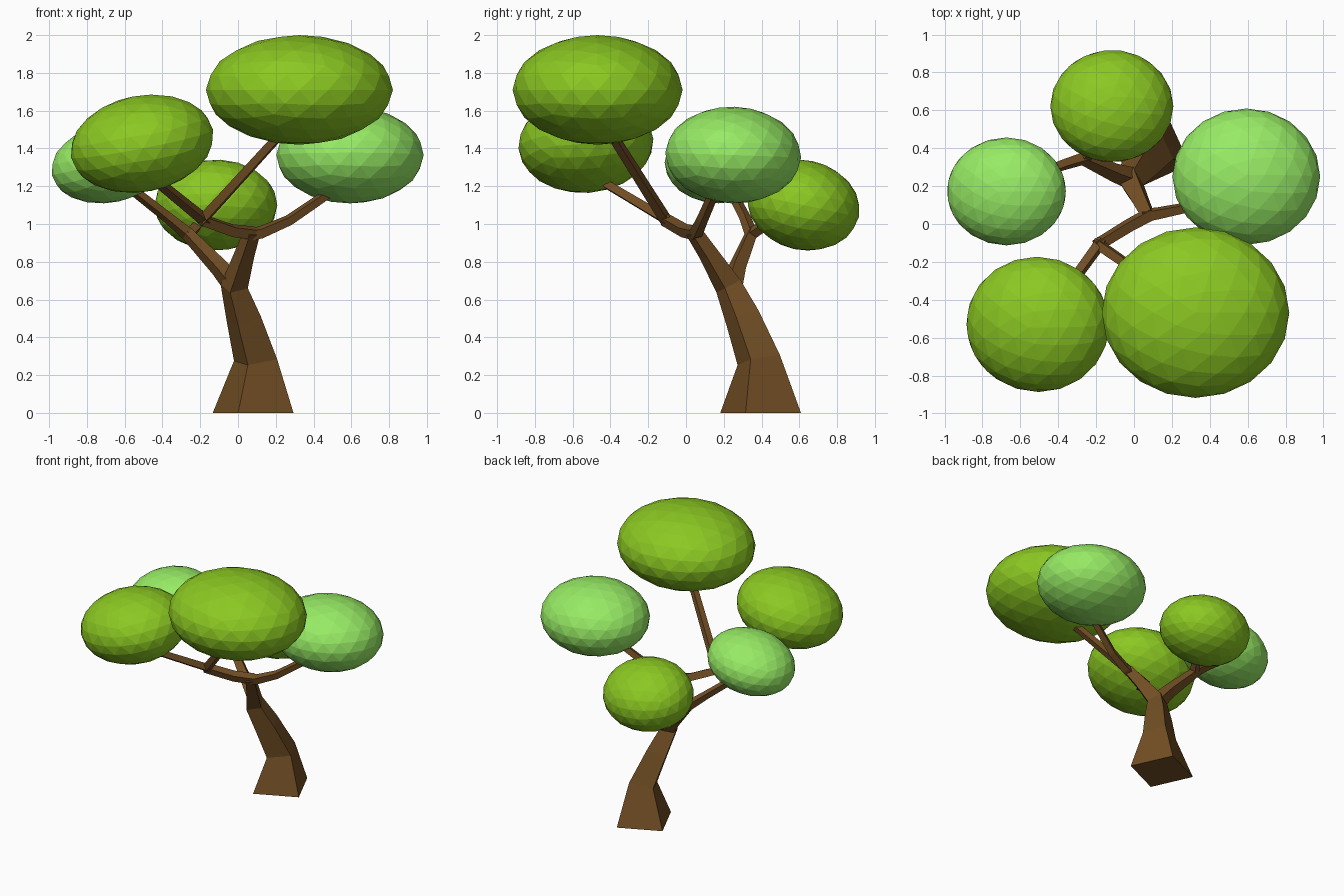
import bpy, bmesh
from math import radians
from mathutils import Vector

if "Cube" in bpy.data.objects:
    bpy.data.objects.remove(bpy.data.objects["Cube"])


def material(name, rgb):
    m = bpy.data.materials.new(name)
    m.diffuse_color = (*rgb, 1)
    m.use_nodes = True
    m.node_tree.nodes["Principled BSDF"].inputs["Base Color"].default_value = m.diffuse_color
    return m


bark = material("bark", (0.17, 0.078, 0.018))
leaf = material("leaf", (0.26, 0.58, 0.016))
leaf_light = material("leaf_light", (0.31, 0.83, 0.13))


def limb(name, path, ref=(-0.35, -0.94, 0), flat_start=False):
    """Four-sided tapering limb; path holds (x, y, z, corner radius)."""
    pts = [Vector(p[:3]) for p in path]
    ref = Vector(ref)
    bm = bmesh.new()
    rings = []
    for i, p in enumerate(pts):
        t = Vector()
        if i > 0:
            t += (p - pts[i - 1]).normalized()
        if i < len(pts) - 1:
            t += (pts[i + 1] - p).normalized()
        t.normalize()
        if flat_start and i == 0:
            t = Vector((0, 0, 1))
        u = (ref - t * ref.dot(t)).normalized()
        v = t.cross(u)
        ref = u
        r = path[i][3]
        rings.append([bm.verts.new(p + d * r) for d in (u, v, -u, -v)])
    for a, b in zip(rings, rings[1:]):
        for k in range(4):
            n = (k + 1) % 4
            bm.faces.new((a[k], a[n], b[n], b[k]))
    bm.faces.new(rings[0][::-1])
    bm.faces.new(rings[-1])
    me = bpy.data.meshes.new(name)
    bm.to_mesh(me)
    bm.free()
    me.materials.append(bark)
    bpy.context.collection.objects.link(bpy.data.objects.new(name, me))


def foliage(name, centre, radii, tilt, mat):
    """Faceted, flattened leaf clump."""
    bpy.ops.mesh.primitive_ico_sphere_add(
        subdivisions=3, radius=1, location=centre,
        rotation=[radians(a) for a in tilt])
    o = bpy.context.object
    o.name = name
    o.scale = radii
    o.data.materials.append(mat)


# Trunk with flared foot, leaning forward into the main branch
limb("trunk", [(0.08, 0.395, 0, 0.228), (0.093, 0.385, 0.28, 0.122),
               (0.03, 0.30, 0.5, 0.098), (-0.02, 0.225, 0.67, 0.075),
               (0.035, 0.12, 0.84, 0.054), (0.075, 0.04, 0.96, 0.045)],
     flat_start=True)

# Branches
limb("right_branch", [(0.05, 0.045, 0.945, 0.04), (0.12, 0.055, 0.955, 0.036),
                      (0.27, 0.085, 1.02, 0.031), (0.49, 0.15, 1.17, 0.028)], (0, 0.5, 1))
limb("front_branch", [(0.09, 0.055, 0.95, 0.04), (-0.03, -0.01, 0.965, 0.038),
                      (-0.20, -0.115, 1.025, 0.036)], (0, 0.5, 1))
limb("top_branch", [(-0.20, -0.10, 1.01, 0.034), (0.22, -0.39, 1.47, 0.029)], (0.5, 0, 1))
limb("front_left_branch", [(-0.17, -0.09, 1.015, 0.034), (-0.41, -0.42, 1.21, 0.029)], (0.5, 0, 1))
limb("left_branch", [(-0.01, 0.24, 0.66, 0.06), (-0.10, 0.27, 0.77, 0.05),
                     (-0.27, 0.345, 0.95, 0.036), (-0.38, 0.31, 1.04, 0.03),
                     (-0.57, 0.23, 1.19, 0.027)], (0, 1, 0.3))
limb("back_branch", [(-0.27, 0.335, 0.94, 0.034), (-0.15, 0.50, 1.05, 0.029)], (0, 0, 1))

# Leaf clumps
foliage("top_foliage", (0.325, -0.468, 1.71), (0.495, 0.45, 0.29), (0, 0, 0), leaf)
foliage("front_left_foliage", (-0.508, -0.53, 1.425), (0.383, 0.358, 0.255), (4, -11, 0), leaf)
foliage("right_foliage", (0.593, 0.25, 1.365), (0.39, 0.36, 0.256), (-2, 0, 0), leaf_light)
foliage("left_foliage", (-0.673, 0.172, 1.325), (0.32, 0.285, 0.21), (0, -12, 0), leaf_light)
foliage("back_foliage", (-0.117, 0.622, 1.10), (0.325, 0.30, 0.238), (-12, 0, 0), leaf)
